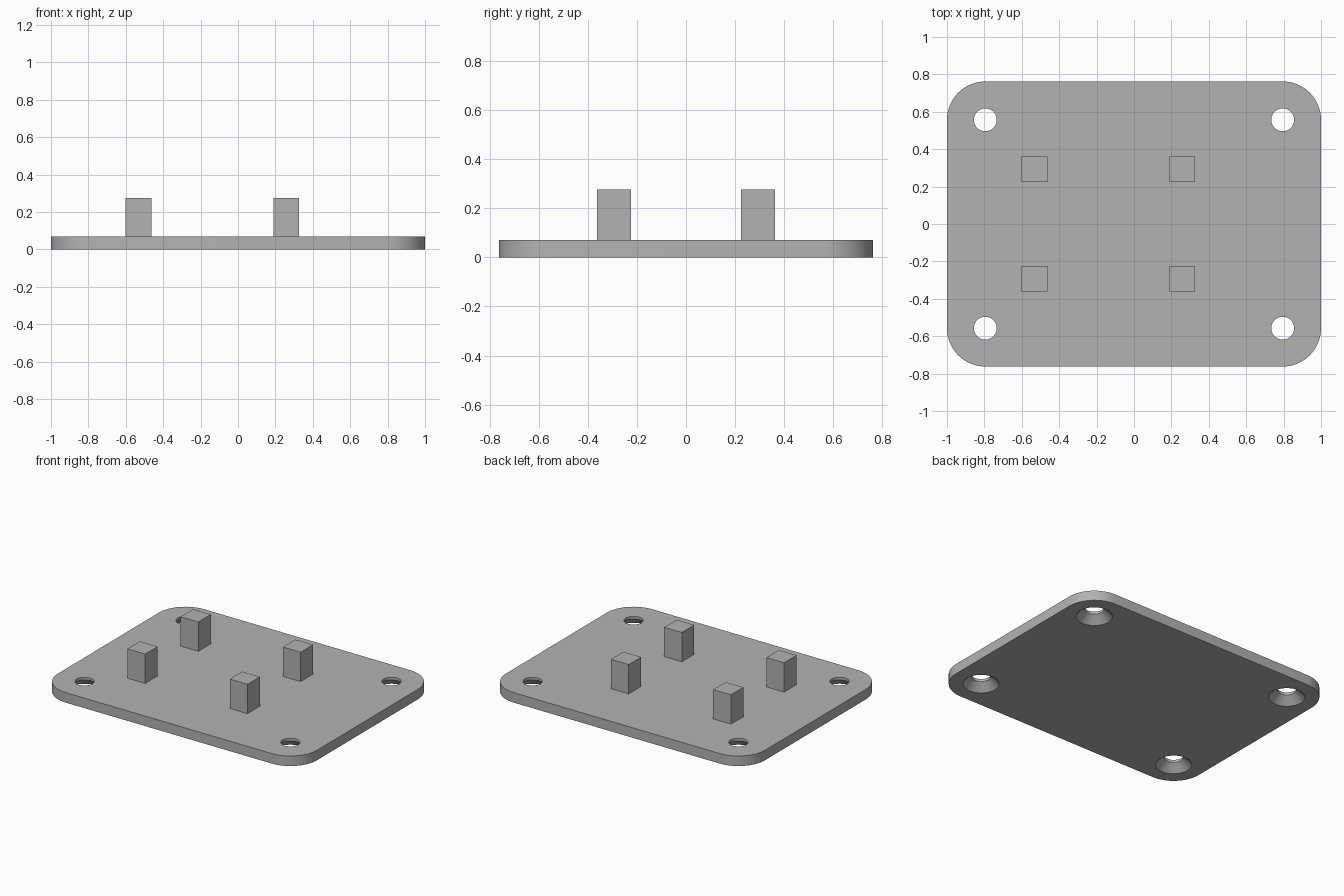
import bpy
import bmesh
from math import cos, sin, pi, radians

# Main dimensions
HALF_X, HALF_Y, THICK = 1.0, 0.762, 0.07
CORNER_R = 0.205
HOLE_X, HOLE_Y = HALF_X - CORNER_R, HALF_Y - CORNER_R
HOLE_R, SINK_R, SINK_TOP = 0.061, 0.115, 0.052
PEG_SIZE, PEG_TOP = 0.137, 0.275
SIGNS = [(1, 1), (-1, 1), (-1, -1), (1, -1)]

cube = bpy.data.objects.get("Cube")
if cube:
    bpy.data.objects.remove(cube, do_unlink=True)

grey = bpy.data.materials.new("matte grey")
grey.use_nodes = True
colour = (0.45, 0.45, 0.45, 1)
grey.diffuse_color = colour
grey.node_tree.nodes["Principled BSDF"].inputs["Base Color"].default_value = colour


def add_object(name, bm):
    """Turn a bmesh into a named grey object with sharp edges kept."""
    bmesh.ops.recalc_face_normals(bm, faces=bm.faces)
    mesh = bpy.data.meshes.new(name)
    bm.to_mesh(mesh)
    bm.free()
    mesh.materials.append(grey)
    obj = bpy.data.objects.new(name, mesh)
    bpy.context.collection.objects.link(obj)
    bpy.ops.object.select_all(action="DESELECT")
    obj.select_set(True)
    bpy.context.view_layer.objects.active = obj
    bpy.ops.object.shade_smooth_by_angle(angle=radians(25))
    return obj


def outline():
    """Rounded rectangle, one quarter arc per corner."""
    steps = 16
    return [(sx * HOLE_X + CORNER_R * cos(a), sy * HOLE_Y + CORNER_R * sin(a))
            for q, (sx, sy) in enumerate(SIGNS)
            for a in [(q + i / steps) * pi / 2 for i in range(steps + 1)]]


def circle(cx, cy, r, n=48):
    return [(cx + r * cos(2 * pi * i / n), cy + r * sin(2 * pi * i / n)) for i in range(n)]


def add_walls(bm, levels):
    """Skin a stack of (points, z) rings; return bottom and top edge loops."""
    rings = [[bm.verts.new((x, y, z)) for x, y in pts] for pts, z in levels]
    n = len(rings[0])
    for low, high in zip(rings, rings[1:]):
        for i in range(n):
            j = (i + 1) % n
            bm.faces.new((low[i], low[j], high[j], high[i]))
    return [[bm.edges.get((r[i], r[(i + 1) % n])) for i in range(n)]
            for r in (rings[0], rings[-1])]


# Base plate with countersunk corner holes
bm = bmesh.new()
bottom, top = add_walls(bm, [(outline(), 0), (outline(), THICK)])
for sx, sy in SIGNS:
    x, y = sx * HOLE_X, sy * HOLE_Y
    low, high = add_walls(bm, [(circle(x, y, SINK_R), 0),
                               (circle(x, y, HOLE_R), SINK_TOP),
                               (circle(x, y, HOLE_R), THICK)])
    bottom += low
    top += high
for edges, nz in ((bottom, -1), (top, 1)):
    bmesh.ops.triangle_fill(bm, edges=edges, use_beauty=True, normal=(0, 0, nz))
add_object("base_plate", bm)

# Four square pegs, in two rows
for side, x in (("left", 0.258), ("right", -0.532)):
    for end, y in (("front", -0.293), ("back", 0.293)):
        bm = bmesh.new()
        bmesh.ops.create_cube(bm, size=1)
        height = PEG_TOP - THICK
        bmesh.ops.scale(bm, vec=(PEG_SIZE, PEG_SIZE, height), verts=bm.verts)
        bmesh.ops.translate(bm, vec=(x, y, THICK + height / 2), verts=bm.verts)
        add_object(f"peg_{end}_{side}", bm)
